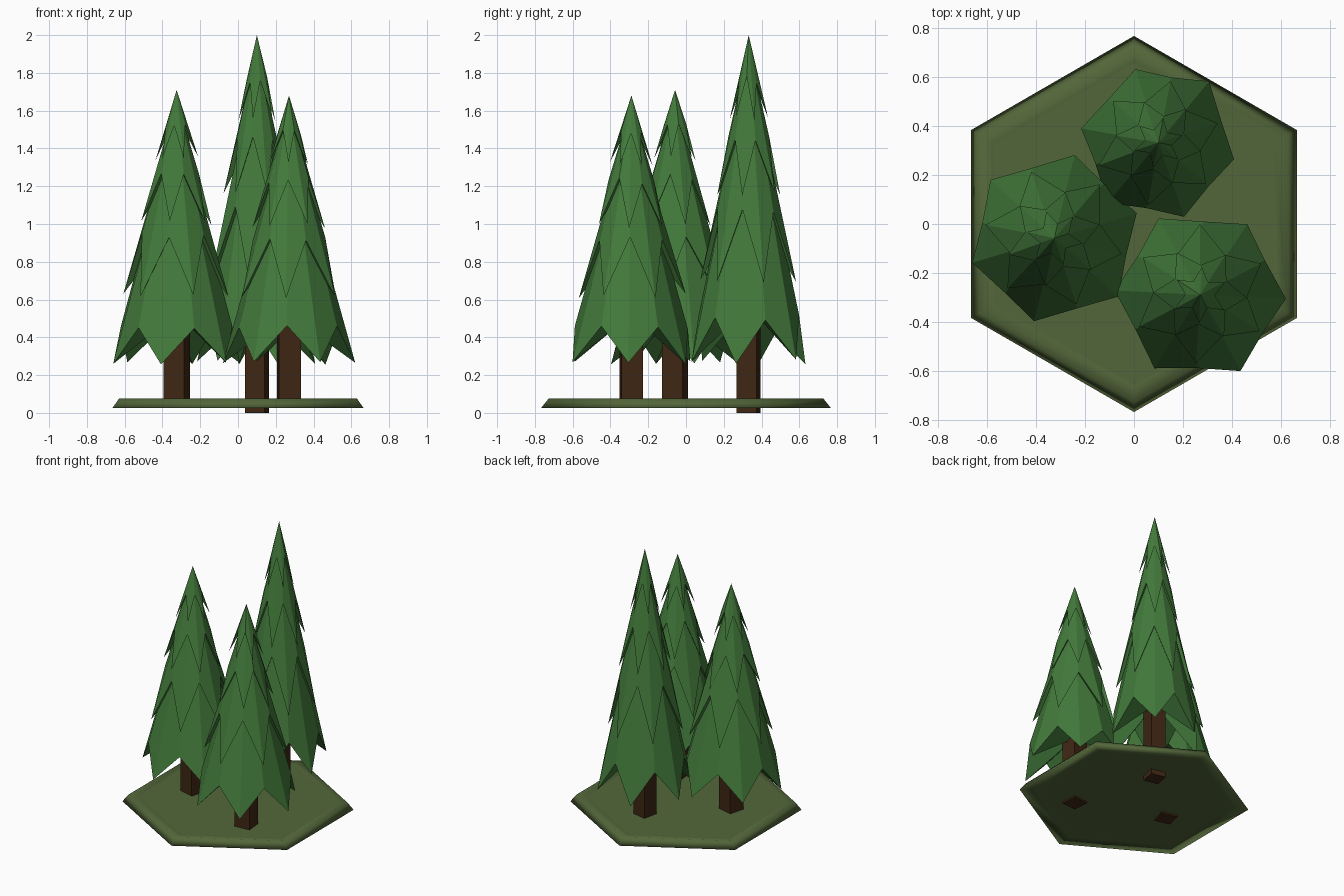
import bpy, bmesh, math, random

if "Cube" in bpy.data.objects:
    bpy.data.objects.remove(bpy.data.objects["Cube"])

random.seed(4)


def material(name, rgb):
    m = bpy.data.materials.new(name)
    m.diffuse_color = (*rgb, 1)
    m.use_nodes = True
    m.node_tree.nodes["Principled BSDF"].inputs["Base Color"].default_value = m.diffuse_color
    return m


GREEN = material("pine green", (0.056, 0.195, 0.044))
BROWN = material("bark brown", (0.050, 0.020, 0.007))
GRASS = material("moss green", (0.086, 0.134, 0.042))


def finish(bm, name, mat):
    bmesh.ops.recalc_face_normals(bm, faces=bm.faces)
    me = bpy.data.meshes.new(name)
    bm.to_mesh(me)
    bm.free()
    me.materials.append(mat)
    ob = bpy.data.objects.new(name, me)
    bpy.context.collection.objects.link(ob)
    return ob


def polar(bm, c, r, deg, z):
    a = math.radians(deg)
    return bm.verts.new((c[0] + r * math.cos(a), c[1] + r * math.sin(a), z))


# Hexagonal ground plate: rings from the inner underside round to the inner top
bm = bmesh.new()
rings = [[polar(bm, (0, 0), r, 30 + 60 * i, z) for i in range(6)]
         for r, z in ((0.66, 0.036), (0.768, 0.025), (0.728, 0.075), (0.66, 0.066))]
for a, b in zip(rings, rings[1:]):
    for i in range(6):
        j = (i + 1) % 6
        bm.faces.new((a[i], a[j], b[j], b[i])).smooth = True
bm.faces.new(rings[0][::-1])
bm.faces.new(rings[-1])
finish(bm, "ground_plate", GRASS)


def trunk(name, c, side, deg, z0):
    bm = bmesh.new()
    lo, hi = [[polar(bm, c, side / math.sqrt(2), deg + 45 + 90 * i, z) for i in range(4)]
              for z in (z0, 0.62)]
    for i in range(4):
        j = (i + 1) % 4
        bm.faces.new((lo[i], lo[j], hi[j], hi[i]))
    bm.faces.new(lo[::-1])
    bm.faces.new(hi)
    finish(bm, name, BROWN)


def tier(name, c, r, z_tip, z_valley, z_top, phase):
    # Steep six-pointed skirt: tips hang low, valleys are cut up the cone
    bm = bmesh.new()
    top = bm.verts.new((*c, z_top))
    core = bm.verts.new((*c, z_valley + 0.06))
    r_valley = r * (z_top - z_valley) / (z_top - z_tip)
    rim = []
    for i in range(6):
        jit = random.uniform(-1, 1)
        rim.append(polar(bm, c, r * (1 + 0.02 * jit), phase + 60 * i + 2 * jit, z_tip + 0.015 * jit))
        rim.append(polar(bm, c, r_valley, phase + 60 * i + 30, z_valley + 0.02 * jit))
    for i in range(12):
        j = (i + 1) % 12
        bm.faces.new((top, rim[i], rim[j]))
        bm.faces.new((core, rim[j], rim[i]))
    finish(bm, name, GREEN)


# Trees: name, centre, height, skirt radius, tip phase, trunk side, trunk turn, trunk foot
TREES = (
    ("left", (-0.325, -0.058), 1.71, 0.355, 18, 0.114, -15, 0.025),
    ("back", (0.10, 0.332), 2.00, 0.32, 49, 0.107, -12, 0.0),
    ("right", (0.27, -0.289), 1.68, 0.353, 58, 0.115, 5, 0.025),
)
# Skirt tiers as fractions: tip height, valley rise, apex height, radius
TIERS = ((0, 0.135, 0.89, 1), (0.245, 0.22, 0.93, 0.80),
         (0.51, 0.17, 0.965, 0.55), (0.745, 0.12, 1, 0.325))
Z0 = 0.27
for name, c, h, r, phase, side, turn, foot in TREES:
    trunk(name + "_trunk", c, side, turn, foot)
    span = h - Z0
    for k, (tip, rise, top, rad) in enumerate(TIERS):
        tier(f"{name}_foliage_{k + 1}", c, r * rad, Z0 + tip * span,
             Z0 + (tip + rise) * span, Z0 + top * span, phase + 30 * (k % 2))
